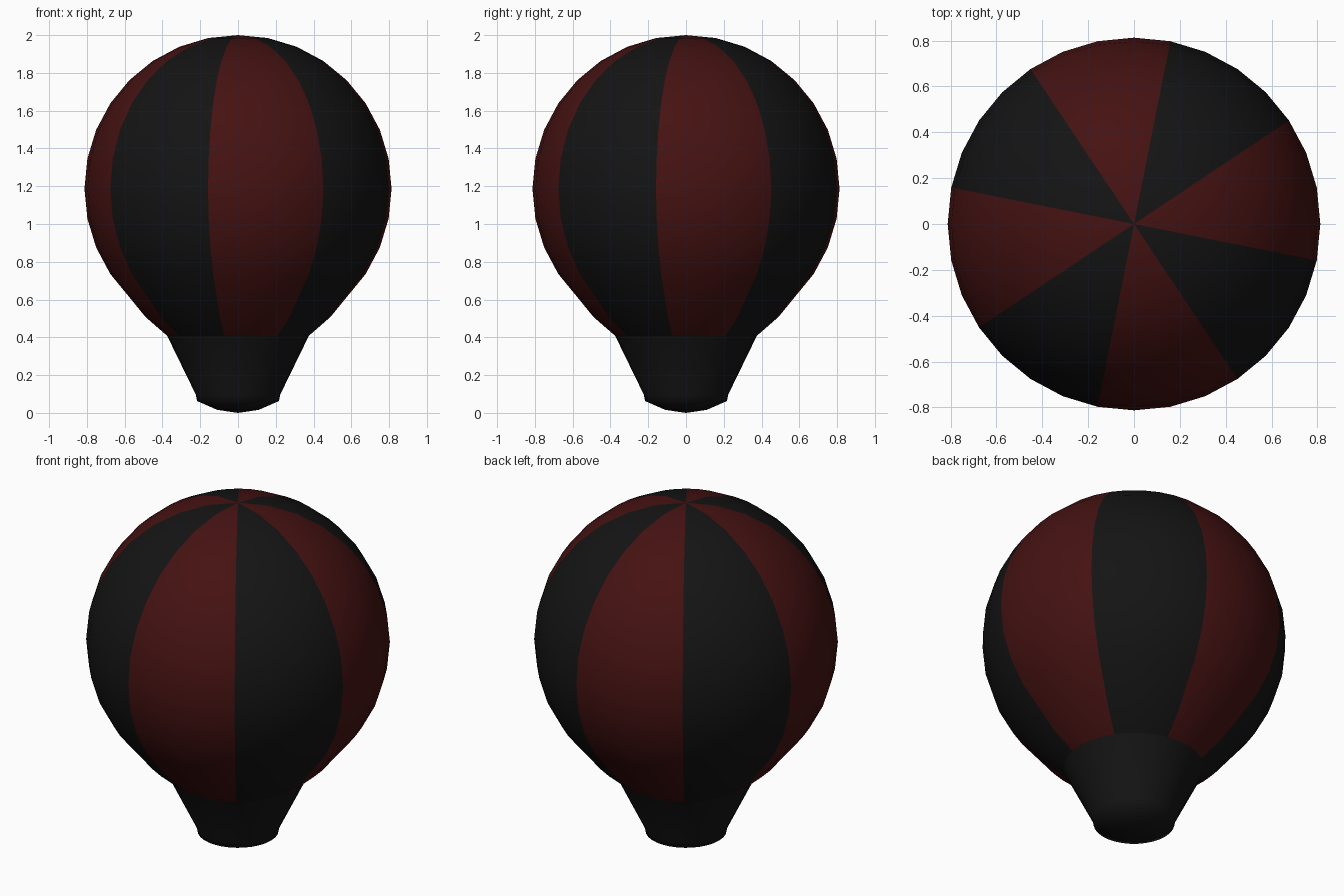
import bpy, bmesh
from math import sin, cos, pi

if "Cube" in bpy.data.objects:
    bpy.data.objects.remove(bpy.data.objects["Cube"])

SIDES = 32
R, CZ = 0.813, 1.187


def material(name, rgb):
    m = bpy.data.materials.new(name)
    m.diffuse_color = (*rgb, 1)
    m.use_nodes = True
    m.node_tree.nodes["Principled BSDF"].inputs["Base Color"].default_value = m.diffuse_color
    return m


black = material("black_cloth", (0.007, 0.007, 0.007))
red = material("red_cloth", (0.06, 0.006, 0.006))


def lathe(name, profile, mats, pick=lambda seg: 0):
    """Spin a (radius, z) profile round z; radius 0 makes a pole."""
    bm = bmesh.new()
    rings = []
    for r, z in profile:
        if r == 0:
            rings.append([bm.verts.new((0, 0, z))] * SIDES)
        else:
            rings.append([bm.verts.new((r * cos(2 * pi * i / SIDES),
                                        r * sin(2 * pi * i / SIDES), z))
                          for i in range(SIDES)])
    for a, b in zip(rings, rings[1:]):
        for i in range(SIDES):
            j = (i + 1) % SIDES
            corners = list(dict.fromkeys((a[i], b[i], b[j], a[j])))
            bm.faces.new(corners).material_index = pick(i)
    mesh = bpy.data.meshes.new(name)
    bm.to_mesh(mesh)
    bm.free()
    for m in mats:
        mesh.materials.append(m)
    ob = bpy.data.objects.new(name, mesh)
    bpy.context.collection.objects.link(ob)
    bpy.context.view_layer.objects.active = ob
    ob.select_set(True)
    bpy.ops.object.shade_smooth_by_angle(angle=pi / 3)
    ob.select_set(False)
    return ob


# Envelope: sphere rings from the crown down, then the flared lower edge,
# with eight alternating gores of four segments each
crown = [(0, 2.0)] + [(R * sin(k * pi / 16), CZ + R * cos(k * pi / 16))
                      for k in range(1, 13)]
lower_edge = [(0.49, 0.508), (0.375, 0.408)]
lathe("envelope", crown + lower_edge, [black, red],
      lambda i: 1 if (i + 1) % 8 < 4 else 0)

# Skirt: tapered neck closed by a shallow rounded bottom
lathe("skirt", [(0.375, 0.408), (0.223, 0.096), (0.217, 0.063),
                (0.11, 0.016), (0, 0)], [black])
